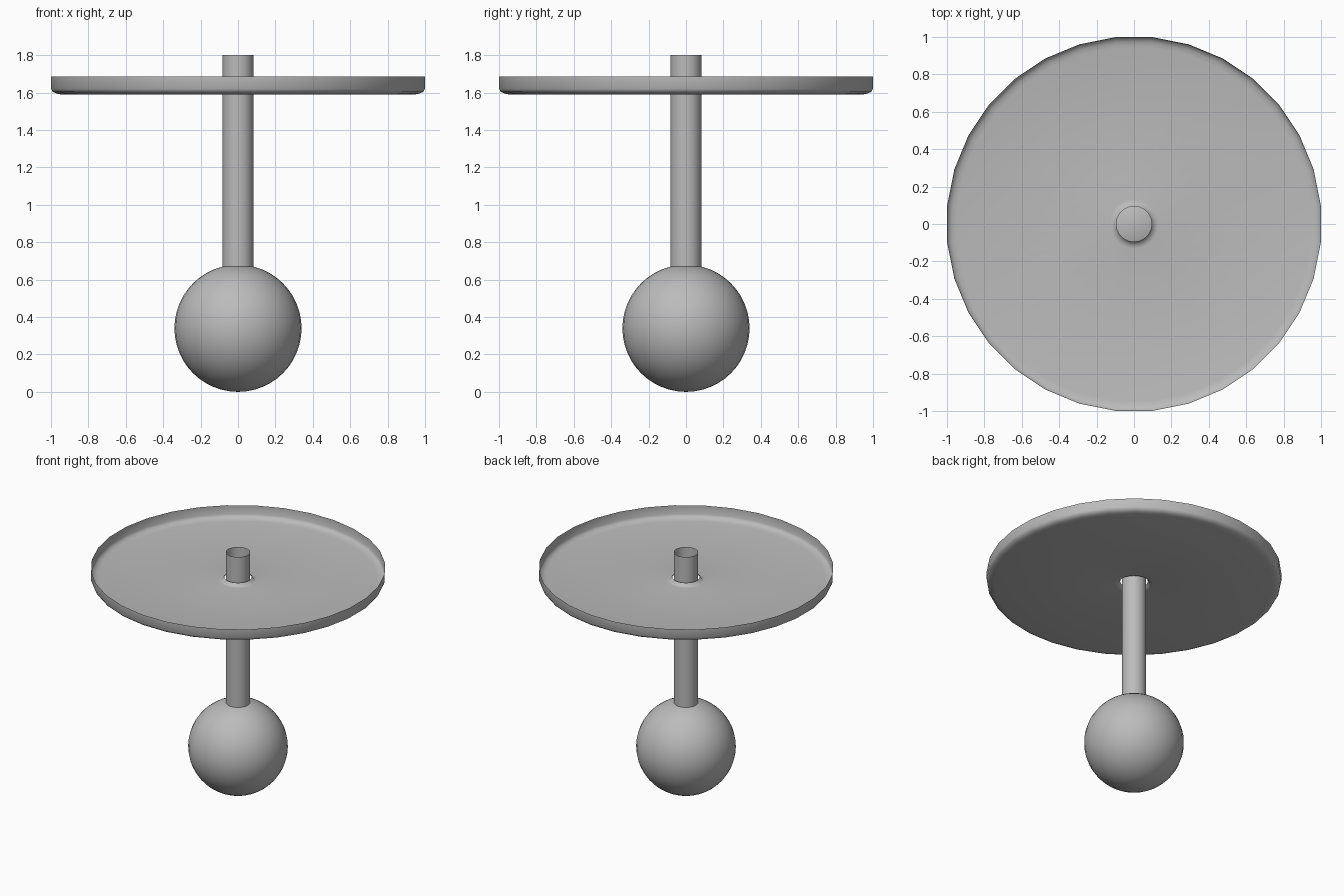
import bpy
import bmesh
import math

cube = bpy.data.objects.get("Cube")
if cube:
    bpy.data.objects.remove(cube, do_unlink=True)

SEGMENTS = 32

grey = bpy.data.materials.new("plain grey")
grey.use_nodes = True
colour = (0.5, 0.5, 0.5, 1)
grey.diffuse_color = colour
grey.node_tree.nodes["Principled BSDF"].inputs["Base Color"].default_value = colour


def add_object(name, bm, angle):
    """Turn a bmesh into a smooth grey object."""
    mesh = bpy.data.meshes.new(name)
    bm.to_mesh(mesh)
    bm.free()
    mesh.materials.append(grey)
    obj = bpy.data.objects.new(name, mesh)
    bpy.context.collection.objects.link(obj)
    bpy.ops.object.select_all(action="DESELECT")
    obj.select_set(True)
    bpy.context.view_layer.objects.active = obj
    bpy.ops.object.shade_smooth_by_angle(angle=math.radians(angle))
    return obj


def lathe(name, profile, angle=60):
    """Sweep a (radius, height) profile into an open sheet around z."""
    bm = bmesh.new()
    rings = []
    for radius, z in profile:
        ring = []
        for i in range(SEGMENTS):
            a = math.tau * (i + 0.5) / SEGMENTS
            ring.append(bm.verts.new((radius * math.cos(a), radius * math.sin(a), z)))
        rings.append(ring)
    for low, high in zip(rings, rings[1:]):
        for i in range(SEGMENTS):
            j = (i + 1) % SEGMENTS
            bm.faces.new((low[i], low[j], high[j], high[i]))
    return add_object(name, bm, angle)


# Round ball at the bottom
bm = bmesh.new()
bmesh.ops.create_uvsphere(bm, u_segments=SEGMENTS, v_segments=24, radius=0.34)
bmesh.ops.translate(bm, verts=bm.verts, vec=(0, 0, 0.34))
add_object("ball", bm, 60)

# Open hollow tube rising from the ball
lathe("tube", [(0.083, 0.66), (0.083, 1.8)])

# Thin shallow tray with a raised lip around its central hole
lathe("tray", [(0.094, 1.612), (0.099, 1.608), (0.108, 1.593), (0.13, 1.59),
               (0.95, 1.59), (0.975, 1.595), (0.995, 1.604), (1.004, 1.62),
               (1.004, 1.685)])
